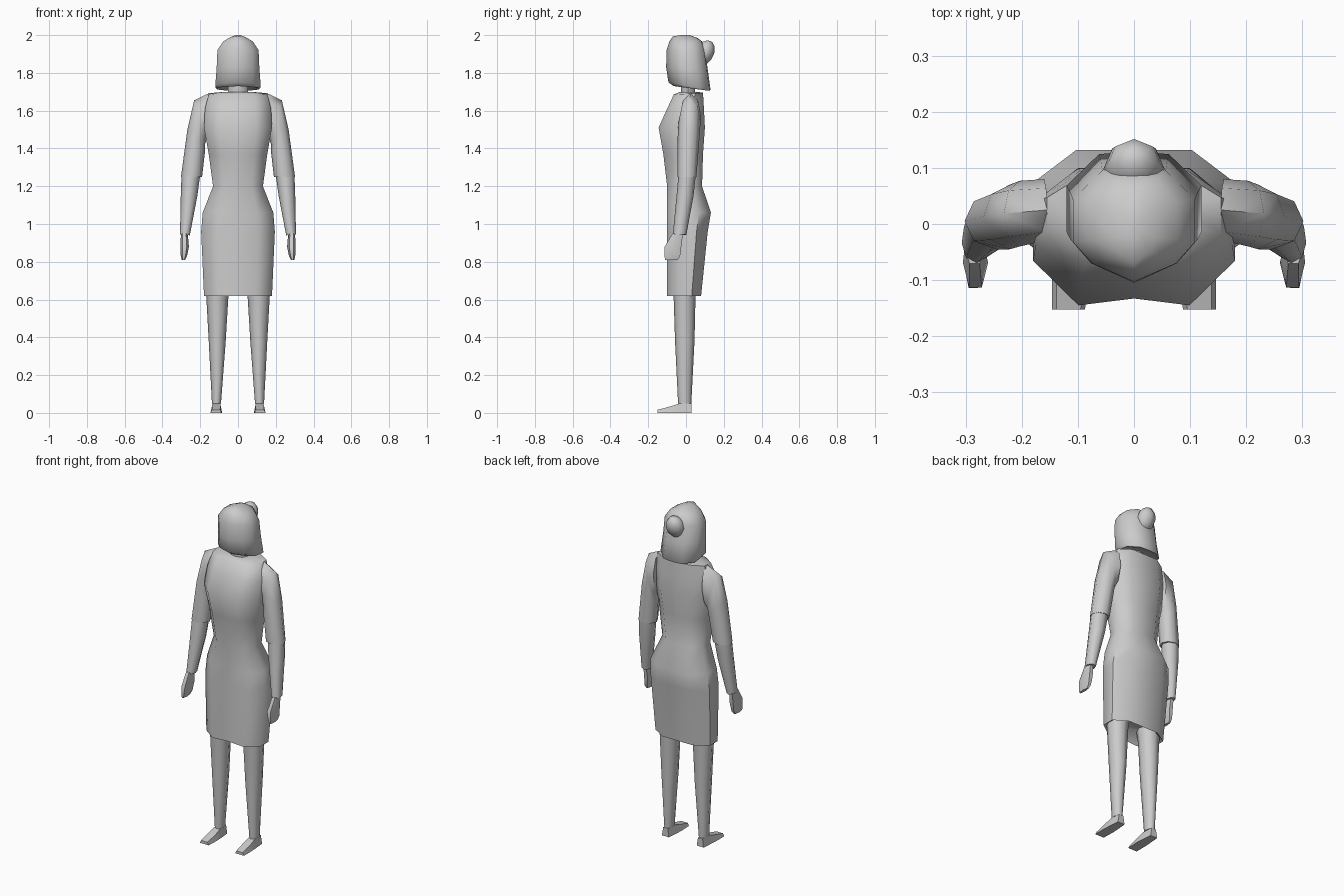
import bpy, bmesh, math
from mathutils import Vector

if "Cube" in bpy.data.objects:
    bpy.data.objects.remove(bpy.data.objects["Cube"])

grey = bpy.data.materials.new("plain_grey")
grey.diffuse_color = (0.6, 0.6, 0.6, 1)
grey.use_nodes = True
grey.node_tree.nodes["Principled BSDF"].inputs["Base Color"].default_value = grey.diffuse_color


def finish(name, bm, angle):
    bmesh.ops.recalc_face_normals(bm, faces=bm.faces)
    mesh = bpy.data.meshes.new(name)
    bm.to_mesh(mesh)
    bm.free()
    mesh.materials.append(grey)
    mesh.shade_smooth()
    mesh.set_sharp_from_angle(angle=math.radians(angle))
    ob = bpy.data.objects.new(name, mesh)
    bpy.context.collection.objects.link(ob)
    return ob


def loft(name, rings, angle=55):
    """Skin a list of equal-length point rings and cap both ends."""
    bm = bmesh.new()
    vs = [[bm.verts.new(p) for p in r] for r in rings]
    n = len(vs[0])
    for a, b in zip(vs, vs[1:]):
        for i in range(n):
            j = (i + 1) % n
            bm.faces.new((a[i], a[j], b[j], b[i]))
    bm.faces.new(vs[0])
    bm.faces.new(vs[-1])
    return finish(name, bm, angle)


def body_ring(half, w, yf, yb, zf, zb):
    """Symmetric horizontal section from a unit half outline."""
    full = half + [(-x, t) for x, t in half[-2:0:-1]]
    return [Vector((x * w, yf + (yb - yf) * (t + 1) / 2,
                    zf + (zb - zf) * (t + 1) / 2)) for x, t in full]


def limb_ring(xi, zi, xo, zo, y0, y1, n=8):
    """Section spanning inner point to outer point, and y0 to y1."""
    pts = []
    for k in range(n):
        a = 2 * math.pi * k / n
        u, v = (1 + math.cos(a)) / 2, (1 + math.sin(a)) / 2
        pts.append(Vector((xi + (xo - xi) * u, y0 + (y1 - y0) * v,
                           zi + (zo - zi) * u)))
    return pts


def pair(name, rings, angle=55):
    """Build a limb part on both sides."""
    for label, s in (("left", 1), ("right", -1)):
        loft(f"{label}_{name}",
             [[Vector((p.x * s, p.y, p.z)) for p in r] for r in rings], angle)


# Dress: hollowed hem, hips, waist, bust, shoulders
dress = [(0, -.9), (.55, -1), (1, -.35), (1, .45), (.55, 1), (0, 1)]
levels = [
    (.10, -.06, .05, .67, .67),
    (.18, -.10, .08, .62, .62),
    (.195, -.10, .115, .96, .96),
    (.187, -.10, .132, 1.06, 1.06),
    (.132, -.10, .085, 1.20, 1.20),
    (.155, -.12, .09, 1.37, 1.37),
    (.18, -.145, .10, 1.51, 1.51),
    (.175, -.10, .095, 1.61, 1.61),
    (.155, -.065, .09, 1.685, 1.695),
    (.07, -.03, .06, 1.70, 1.70),
]
loft("dress", [body_ring(dress, *l) for l in levels])

# Neck
loft("neck", [limb_ring(-.055, 1.67, .055, 1.67, -.025, .05),
              limb_ring(-.05, 1.77, .05, 1.77, -.03, .045)])

# Head with bobbed hair
head = [(0, -1), (.68, -.68), (1, -.3), (1, .45), (.52, .95), (0, 1)]
levels = [
    (.065, -.05, .06, 1.735, 1.735),
    (.11, -.065, .125, 1.73, 1.705),
    (.12, -.093, .13, 1.75, 1.71),
    (.113, -.105, .115, 1.83, 1.82),
    (.109, -.103, .10, 1.92, 1.92),
    (.078, -.088, .085, 1.967, 1.967),
    (.04, -.07, .06, 1.992, 1.985),
    (.012, -.03, .02, 2.0, 2.0),
]
loft("head", [body_ring(head, *l) for l in levels], 60)

# Hair bun
bm = bmesh.new()
bmesh.ops.create_uvsphere(bm, u_segments=8, v_segments=6, radius=1)
bun = finish("hair_bun", bm, 70)
for v in bun.data.vertices:
    v.co = Vector((v.co.x * .055, .097 + v.co.y * .053 + v.co.z * .017,
                   1.905 + v.co.z * .068))

# Sleeves from shoulder to elbow
pair("upper_arm", [
    limb_ring(.165, 1.45, .155, 1.692, -.03, .08),
    limb_ring(.175, 1.42, .232, 1.655, -.04, .077),
    limb_ring(.175, 1.38, .268, 1.50, -.045, .07),
    limb_ring(.19, 1.25, .302, 1.25, -.045, .055),
])

# Forearms
pair("forearm", [
    limb_ring(.20, 1.26, .299, 1.26, -.04, .052),
    limb_ring(.215, 1.15, .303, 1.15, -.05, .04),
    limb_ring(.255, .94, .307, .945, -.07, .002),
])

# Mitten hands
pair("hand", [
    limb_ring(.266, .95, .302, .95, -.075, -.012, 6),
    limb_ring(.26, .88, .305, .88, -.12, -.018, 6),
    limb_ring(.27, .83, .303, .83, -.12, -.025, 6),
    limb_ring(.28, .81, .298, .81, -.115, -.04, 6),
])

# Legs
pair("leg", [
    limb_ring(.035, .72, .175, .72, -.075, .06),
    limb_ring(.052, .60, .167, .60, -.065, .05),
    limb_ring(.065, .38, .155, .38, -.058, .045),
    limb_ring(.09, .05, .138, .05, -.042, .028),
])

# Feet: wedge sections from heel to toe
sections = [(.03, .092, .138, .05), (-.035, .086, .143, .05),
            (-.08, .084, .146, .035), (-.152, .087, .146, .016)]
pair("foot", [[Vector(p) for p in ((x0, y, .003), (x1, y, .003),
                                   (x1 - .008, y, z), (x0 + .008, y, z))]
              for y, x0, x1, z in sections], 40)
for ob in bpy.data.objects:
    if ob.name.endswith("_foot"):
        for v in ob.data.vertices:
            v.co.z -= .003 if v.co.z < .01 else 0
